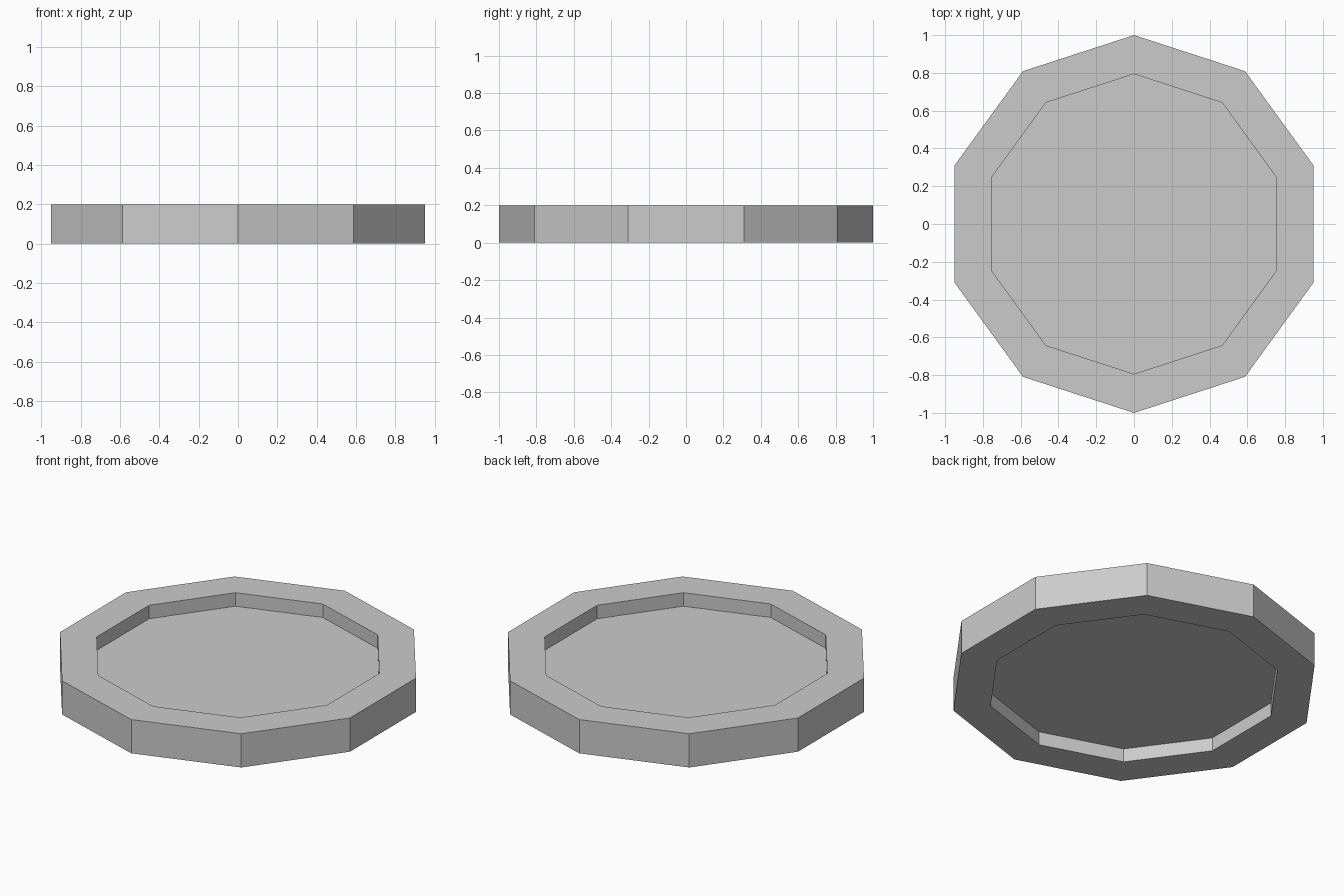
import bpy, bmesh, math

if "Cube" in bpy.data.objects:
    bpy.data.objects.remove(bpy.data.objects["Cube"])

SIDES = 10
OUTER, INNER = 1.0, 0.794
HEIGHT, DEPTH = 0.2, 0.08


def ring(bm, radius, z):
    """Decagon loop with corners on the y axis."""
    angles = [math.pi / 2 + 2 * math.pi * i / SIDES for i in range(SIDES)]
    return [bm.verts.new((radius * math.cos(a), radius * math.sin(a), z)) for a in angles]


bm = bmesh.new()

# Section: lower recess floor -> rim -> upper recess floor
section = [(INNER, DEPTH), (INNER, 0), (OUTER, 0),
           (OUTER, HEIGHT), (INNER, HEIGHT), (INNER, HEIGHT - DEPTH)]
loops = [ring(bm, r, z) for r, z in section]
for a, b in zip(loops, loops[1:]):
    for i in range(SIDES):
        j = (i + 1) % SIDES
        bm.faces.new((a[i], a[j], b[j], b[i]))

# Flat recess floors, top and bottom
bm.faces.new(loops[0])
bm.faces.new(loops[-1])
bmesh.ops.recalc_face_normals(bm, faces=bm.faces)

mesh = bpy.data.meshes.new("recessed_disc")
bm.to_mesh(mesh)
bm.free()
disc = bpy.data.objects.new("recessed_disc", mesh)
bpy.context.collection.objects.link(disc)
